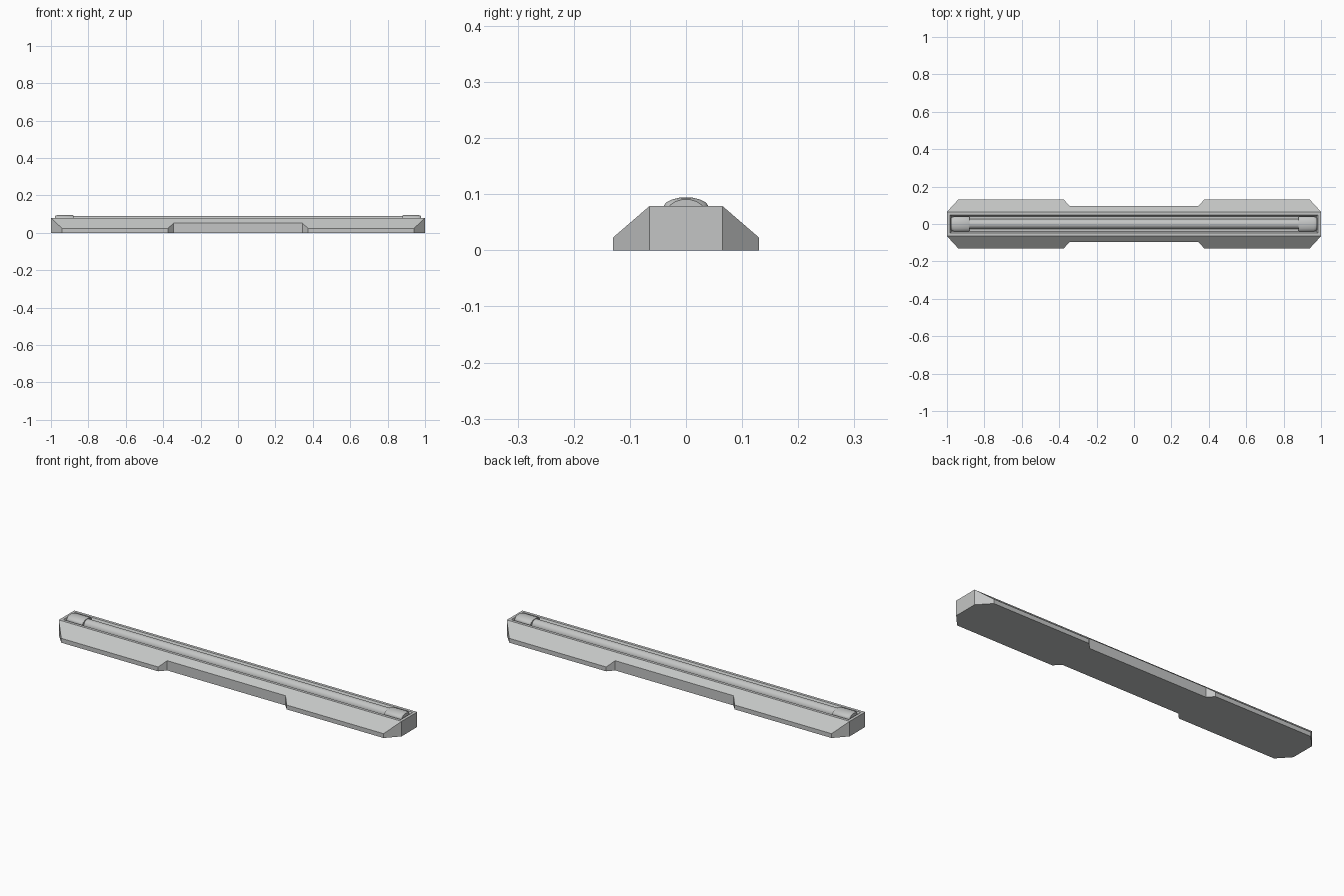
import bpy, bmesh, math

cube = bpy.data.objects.get("Cube")
if cube:
    bpy.data.objects.remove(cube, do_unlink=True)

grey = bpy.data.materials.new("light_grey")
grey.use_nodes = True
colour = (0.55, 0.56, 0.555, 1)
grey.diffuse_color = colour
grey.node_tree.nodes["Principled BSDF"].inputs["Base Color"].default_value = colour

TOP, EDGE, LIP, SIDE = 0.079, 0.065, 0.023, 0.13


def finish(bm, name, smooth=False):
    bmesh.ops.recalc_face_normals(bm, faces=bm.faces[:])
    mesh = bpy.data.meshes.new(name)
    bm.to_mesh(mesh)
    bm.free()
    mesh.materials.append(grey)
    obj = bpy.data.objects.new(name, mesh)
    bpy.context.collection.objects.link(obj)
    if smooth:
        bpy.ops.object.select_all(action='DESELECT')
        obj.select_set(True)
        bpy.context.view_layer.objects.active = obj
        bpy.ops.object.shade_smooth_by_angle(angle=math.radians(35))
    return obj


def loft(name, sections):
    """Skin matching rings of points and close both ends."""
    bm = bmesh.new()
    rings = [[bm.verts.new(p) for p in s] for s in sections]
    n = len(rings[0])
    for a, b in zip(rings, rings[1:]):
        for i in range(n):
            j = (i + 1) % n
            bm.faces.new((a[i], a[j], b[j], b[i]))
    bm.faces.new(rings[0])
    bm.faces.new(rings[-1])
    return finish(bm, name, smooth=True)


# Housing: waisted plan with sloped shoulders
half = [(1, EDGE), (0.94, SIDE), (0.375, SIDE), (0.345, 0.097)]
side = half + [(-x, y) for x, y in reversed(half)]
plan = side + [(-x, -y) for x, y in side]


def shoulder(y):
    return TOP - (abs(y) - EDGE) * (TOP - LIP) / (SIDE - EDGE)


bm = bmesh.new()
low = [bm.verts.new((x, y, 0)) for x, y in plan]
high = [bm.verts.new((x, y, shoulder(y))) for x, y in plan]
count, m = len(plan), len(side)
bm.faces.new(low)
for i in range(count):
    j = (i + 1) % count
    bm.faces.new((low[i], low[j], high[j], high[i]))
bm.faces.new(high[:m])
bm.faces.new(high[m:])
deck = bm.faces.new((high[0], high[m - 1], high[m], high[-1]))
bmesh.ops.recalc_face_normals(bm, faces=bm.faces[:])

# Sunken channel with sloping walls along the deck
bmesh.ops.inset_region(bm, faces=[deck], thickness=0.022)
bmesh.ops.inset_region(bm, faces=[deck], thickness=0.013)
for v in deck.verts:
    v.co.z -= 0.018
finish(bm, "housing")

# Round tube lying in the channel
ring = [(0.027 * math.cos(math.tau * i / 16), 0.064 + 0.027 * math.sin(math.tau * i / 16))
        for i in range(16)]
loft("tube", [[(x, y, z) for y, z in ring] for x in (-0.9, 0.9)])

# Domed end caps holding the tube
dome = [(0.04, 0.055), (0.04, TOP), (0.036, 0.085), (0.024, 0.091), (0.009, 0.0945)]
dome += [(-y, z) for y, z in reversed(dome)]


def cap_section(x, width, drop):
    return [(x, y * width, z - drop) for y, z in dome]


for sign, label in ((1, "left"), (-1, "right")):
    loft(label + "_end_cap", [cap_section(sign * x, w, d) for x, w, d in
                              ((0.88, 0.95, 0.002), (0.885, 1, 0), (0.962, 1, 0),
                               (0.972, 0.92, 0.0015), (0.978, 0.78, 0.004))])
